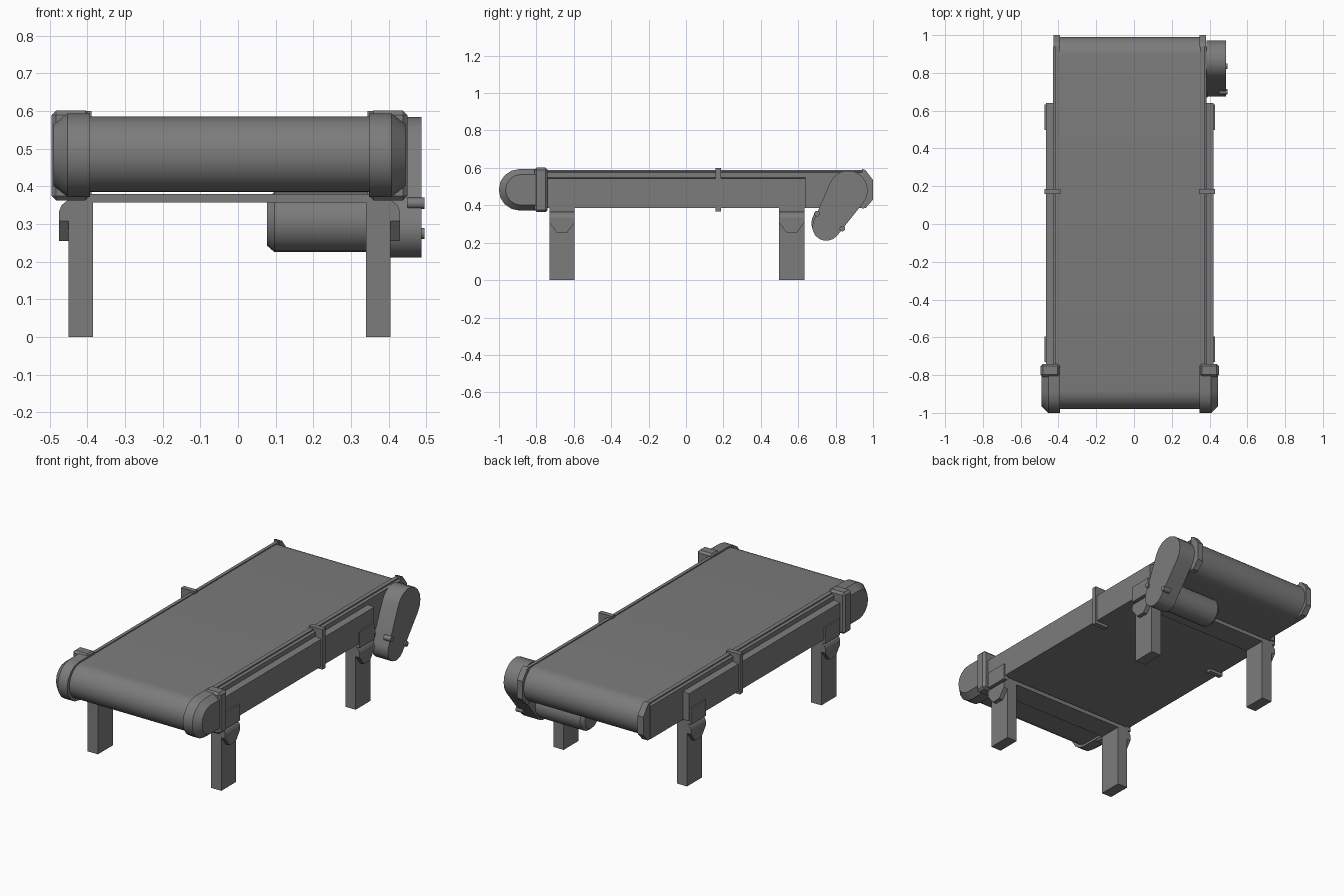
import bpy, bmesh
from math import sin, cos, pi, radians, acos, atan2, hypot

cube = bpy.data.objects.get("Cube")
if cube:
    bpy.data.objects.remove(cube)

MID = -0.0225   # centre line of the belt frame
SIDES = ((1, "left"), (-1, "right"))

grey = bpy.data.materials.new("machine grey")
grey.use_nodes = True
colour = (0.2, 0.2, 0.2, 1)
grey.diffuse_color = colour
grey.node_tree.nodes["Principled BSDF"].inputs["Base Color"].default_value = colour


def side_x(x, s):
    return MID + s * (x - MID)


def loft(name, rings, smooth=35):
    """Skin a list of equal-length point rings and cap both ends."""
    bm = bmesh.new()
    loops = [[bm.verts.new(p) for p in ring] for ring in rings]
    n = len(loops[0])
    for a, b in zip(loops, loops[1:]):
        for i in range(n):
            j = (i + 1) % n
            bm.faces.new((a[i], a[j], b[j], b[i]))
    bm.faces.new(loops[0])
    bm.faces.new(loops[-1])
    bmesh.ops.recalc_face_normals(bm, faces=bm.faces)
    mesh = bpy.data.meshes.new(name)
    bm.to_mesh(mesh)
    bm.free()
    mesh.materials.append(grey)
    obj = bpy.data.objects.new(name, mesh)
    bpy.context.collection.objects.link(obj)
    bpy.ops.object.select_all(action="DESELECT")
    obj.select_set(True)
    bpy.context.view_layer.objects.active = obj
    if smooth:
        bpy.ops.object.shade_smooth_by_angle(angle=radians(smooth))
    return obj


def across(name, profile, x0, x1, smooth=35):
    """Extrude a (y, z) profile along x."""
    return loft(name, [[(x, y, z) for y, z in profile] for x in (x0, x1)], smooth)


def along(name, profile, y0, y1):
    """Extrude an (x, z) profile along y."""
    return loft(name, [[(x, y, z) for x, z in profile] for y in (y0, y1)], 0)


def box(name, x0, x1, y0, y1, z0, z1, bevel=0):
    obj = along(name, [(x0, z0), (x1, z0), (x1, z1), (x0, z1)], y0, y1)
    if bevel:
        mod = obj.modifiers.new("edge", "BEVEL")
        mod.width, mod.segments = bevel, 1
    return obj


def arc(y, z, r, a0, a1, n):
    return [(y + r * cos(a0 + (a1 - a0) * i / n),
             z + r * sin(a0 + (a1 - a0) * i / n)) for i in range(n + 1)]


def scaled(profile, k, y, z):
    return [(y + (p - y) * k, z + (q - z) * k) for p, q in profile]


# Belt loop around both rollers
belt = arc(0.89, 0.485, 0.1, -pi / 2, pi / 2, 16) + arc(-0.88, 0.485, 0.1, pi / 2, 3 * pi / 2, 16)
across("belt", belt, side_x(0.352, -1), 0.352)

# Profiles shared by both sides
rail_end = [(-0.8, 0.385), (0.955, 0.385), (1, 0.43), (1, 0.535), (0.955, 0.588), (-0.8, 0.588)]
cap = [(-0.76, 0.372)] + arc(-0.89, 0.483, 0.111, -pi / 2, -3 * pi / 2, 8) + [(-0.76, 0.594)]

for s, side in SIDES:
    X = lambda x: side_x(x, s)

    # Inner rail carrying the rollers, with a sloping top
    across("inner_rail_" + side, rail_end, X(0.35), X(0.372), 0)
    along("rail_lip_" + side,
          [(X(0.35), 0.385), (X(0.385), 0.385), (X(0.385), 0.575), (X(0.35), 0.59)], -0.76, 0.94)
    across("rear_plate_" + side,
           [(0.94, 0.383), (0.96, 0.385), (1, 0.43), (1, 0.535), (0.96, 0.588), (0.94, 0.595)],
           X(0.346), X(0.382), 0)

    # Outer rail, lower and shorter
    along("outer_rail_" + side,
          [(X(0.38), 0.385), (X(0.422), 0.385), (X(0.422), 0.543), (X(0.38), 0.55)], -0.76, 0.64)

    # Front roller cap with a chamfered outer face, and its clamp
    rings = [[(X(x), y, z) for y, z in scaled(cap, k, -0.86, 0.483)]
             for x, k in ((0.348, 1), (0.408, 1), (0.445, 0.74))]
    loft("front_cap_" + side, rings, 25)
    box("front_clamp_" + side, X(0.348), X(0.45), -0.81, -0.74, 0.363, 0.602, 0.012)

    # Middle clip
    box("middle_clip_" + side, X(0.344), X(0.43), 0.158, 0.186, 0.368, 0.6)

    # Legs with rail plate and hinge bracket
    for y, end in ((-0.663, "front"), (0.565, "rear")):
        tag = end + "_" + side
        box("leg_" + tag, X(0.34), X(0.405), y - 0.068, y + 0.068, 0, 0.38)
        box("leg_plate_" + tag, X(0.40), X(0.43), y - 0.068, y + 0.068, 0.363, 0.457)
        hinge = [[(X(x), y + t * w, z) for x, t in ((0.4, -1), (0.4, 1), (out, 1), (out, -1))]
                 for out, w, z in ((0.408, 0.068, 0.363), (0.424, 0.068, 0.35), (0.43, 0.068, 0.335),
                                   (0.43, 0.068, 0.308), (0.43, 0.028, 0.255))]
        loft("leg_hinge_" + tag, hinge, 0)

# Cross bars joining the legs
for y, end in ((-0.663, "front"), (0.565, "rear")):
    box("cross_bar_" + end, side_x(0.4, -1), 0.4, y - 0.068, y + 0.068, 0.357, 0.38)

# Drive housing: outline around a big and a small pulley
big, small = (0.867, 0.48, 0.105), (0.75, 0.285, 0.075)
dy, dz = big[0] - small[0], big[1] - small[1]
lean = atan2(dz, dy)
spread = acos((small[2] - big[2]) / hypot(dy, dz))
outline = arc(*big, lean - spread, lean + spread, 10)
outline += arc(*small, lean + spread, lean + 2 * pi - spread, 8)
across("drive_housing", outline, 0.383, 0.487, 25)

# Housing bolts
for i, (y, z) in enumerate(((0.7, 0.355), (0.836, 0.275))):
    across("housing_bolt_%d" % (i + 1), arc(y, z, 0.015, 0, 2 * pi * 11 / 12, 11), 0.45, 0.496)

# Motor under the belt, with a chamfered end
circle = arc(0.75, 0.305, 0.08, 0, 2 * pi * 19 / 20, 19)
loft("motor", [[(x, y, z) for y, z in scaled(circle, k, 0.75, 0.305)]
               for x, k in ((0.077, 0.78), (0.097, 1), (0.39, 1))])
